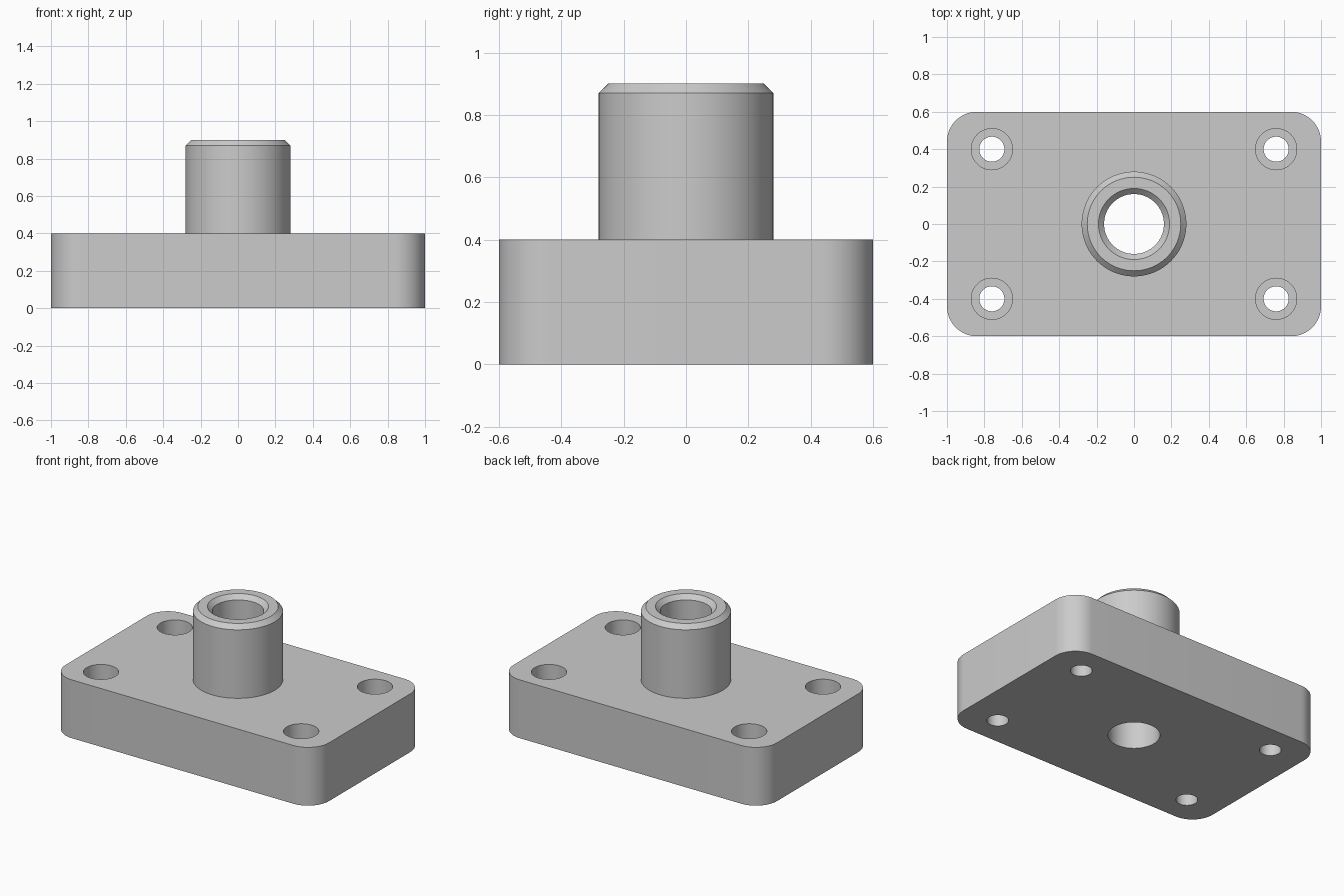
import bpy, bmesh
from math import sin, cos, pi, radians

cube = bpy.data.objects.get("Cube")
if cube:
    bpy.data.objects.remove(cube, do_unlink=True)

LENGTH, WIDTH, THICK, CORNER = 2.0, 1.2, 0.4, 0.16
TOP = 0.9
CHAMFER = 0.03
BOSS_R, BORE_R = 0.28, 0.16
HOLE_X, HOLE_Y = 0.76, 0.4
HOLE_R, SINK_R, SINK_DEPTH = 0.067, 0.11, 0.13

grey = bpy.data.materials.new("machined grey")
grey.use_nodes = True
grey.diffuse_color = (0.6, 0.6, 0.6, 1)
grey.node_tree.nodes["Principled BSDF"].inputs["Base Color"].default_value = (0.6, 0.6, 0.6, 1)


def make_object(name, bm):
    bmesh.ops.recalc_face_normals(bm, faces=bm.faces)
    mesh = bpy.data.meshes.new(name)
    bm.to_mesh(mesh)
    bm.free()
    mesh.materials.append(grey)
    obj = bpy.data.objects.new(name, mesh)
    bpy.context.collection.objects.link(obj)
    return obj


def turned(name, profile, x=0, y=0, sides=96):
    """Solid of revolution from (radius, height) pairs, capped at both ends."""
    bm = bmesh.new()
    rings = [[bm.verts.new((x + r * cos(2 * pi * i / sides), y + r * sin(2 * pi * i / sides), z))
              for i in range(sides)] for r, z in profile]
    for low, high in zip(rings, rings[1:]):
        for i in range(sides):
            j = (i + 1) % sides
            bm.faces.new((low[i], low[j], high[j], high[i]))
    bm.faces.new(rings[0])
    bm.faces.new(rings[-1])
    return make_object(name, bm)


def combine(target, tool, operation):
    mod = target.modifiers.new(operation, 'BOOLEAN')
    mod.operation = operation
    mod.object = tool
    mod.solver = 'EXACT'
    bpy.context.view_layer.objects.active = target
    bpy.ops.object.modifier_apply(modifier=mod.name)
    bpy.data.objects.remove(tool, do_unlink=True)


# Rounded rectangular plate
bm = bmesh.new()
outline = []
steps = 16
for k, (sx, sy) in enumerate([(1, 1), (-1, 1), (-1, -1), (1, -1)]):
    for i in range(steps + 1):
        a = pi / 2 * (k + i / steps)
        outline.append(bm.verts.new((sx * (LENGTH / 2 - CORNER) + CORNER * cos(a),
                                     sy * (WIDTH / 2 - CORNER) + CORNER * sin(a), 0)))
base = bm.faces.new(outline)
extruded = bmesh.ops.extrude_face_region(bm, geom=[base], use_keep_orig=True)
top_verts = [v for v in extruded["geom"] if isinstance(v, bmesh.types.BMVert)]
bmesh.ops.translate(bm, verts=top_verts, vec=(0, 0, THICK))
flange = make_object("flange_with_boss", bm)

# Chamfered boss
boss = turned("boss", [(BOSS_R, THICK / 2), (BOSS_R, TOP - CHAMFER), (BOSS_R - CHAMFER, TOP)])
combine(flange, boss, 'UNION')

# Central bore with chamfered mouth
over = 0.1
bore = turned("bore_cutter", [(BORE_R, -over), (BORE_R, TOP - CHAMFER),
                              (BORE_R + CHAMFER, TOP), (BORE_R + CHAMFER, TOP + over)])
combine(flange, bore, 'DIFFERENCE')

# Counterbored screw holes
for sx in (-1, 1):
    for sy in (-1, 1):
        floor = THICK - SINK_DEPTH
        hole = turned("screw_hole_cutter", [(HOLE_R, -over), (HOLE_R, floor), (SINK_R, floor),
                                            (SINK_R, THICK + over)], sx * HOLE_X, sy * HOLE_Y, 48)
        combine(flange, hole, 'DIFFERENCE')

# Smooth round walls, crisp edges
bpy.ops.object.select_all(action='DESELECT')
flange.select_set(True)
bpy.context.view_layer.objects.active = flange
bpy.ops.object.shade_smooth_by_angle(angle=radians(30))
